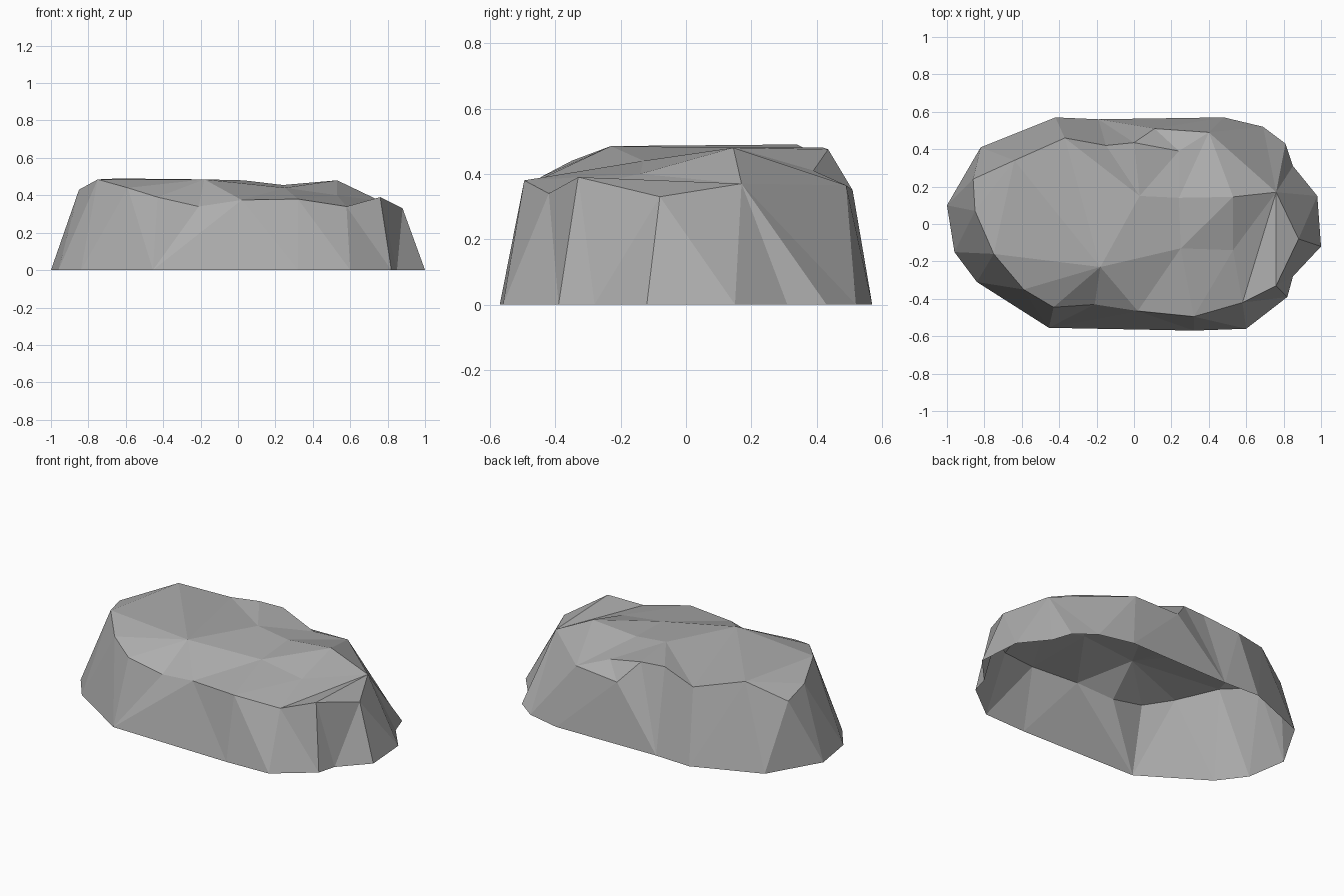
import bpy
import bmesh
from mathutils import Vector
from mathutils.geometry import delaunay_2d_cdt

default_cube = bpy.data.objects.get("Cube")
if default_cube:
    bpy.data.objects.remove(default_cube, do_unlink=True)

# Ground outline of the rock, anticlockwise (x, y)
ground = [(-1, .1), (-.96, -.15), (-.84, -.31), (-.455, -.555), (.32, -.57),
          (.6, -.56), (.82, -.39), (.85, -.28), (1, -.12), (.98, .15),
          (.85, .31), (.81, .43), (.69, .52), (.48, .57), (-.19, .56),
          (-.42, .57), (-.82, .41)]

# Shoulder where the steep walls meet the crown, by side (x, y, z)
right_shoulder = [(-.86, .24, .39), (-.85, .07, .43), (-.75, -.16, .485)]
front_shoulder = [(-.59, -.35, .44), (-.43, -.445, .39), (-.21, -.43, .34),
                  (.02, -.465, .375), (.32, -.495, .38)]
left_shoulder = [(.58, -.42, .34), (.76, -.33, .39), (.88, -.08, .33), (.76, .17, .37)]
back_shoulder = [(.4, .49, .365), (.11, .51, .35), (0, .435, .475),
                 (-.15, .42, .48), (-.37, .46, .43), (-.64, .34, .49)]
shoulder = right_shoulder + front_shoulder + left_shoulder + back_shoulder

# Peaks and dips on the crown
brow = (-.18, -.23, .485)
middle = (.03, .15, .48)
slope = (.25, -.13, .44)
saddle = (.24, .14, .455)
notch = (.53, -.14, .4)
peak = (.53, .145, .48)
back_dip = (.24, .39, .41)
crown = [brow, middle, slope, saddle, notch, peak, back_dip]

# Creases that must stay sharp, as paths through the points above
creases = [
    [right_shoulder[-1], brow, slope, notch, peak, left_shoulder[-1]],
    [notch, left_shoulder[0], left_shoulder[-1], left_shoulder[1]],
    [slope, saddle, peak],
    [saddle, back_shoulder[0], back_dip, back_shoulder[2]],
    [back_dip, back_shoulder[1]],
]


def loop_edges(start, count):
    """Closed ring of edges over consecutive points."""
    return [(start + i, start + (i + 1) % count) for i in range(count)]


# Facet the whole surface in plan, then lift it to its heights
points = [(x, y, 0) for x, y in ground] + shoulder + crown
edges = loop_edges(0, len(ground)) + loop_edges(len(ground), len(shoulder))
for path in creases:
    edges += [(points.index(a), points.index(b)) for a, b in zip(path, path[1:])]

plan = [Vector(p[:2]) for p in points]
flat, _, facets, sources, _, _ = delaunay_2d_cdt(plan, edges, [], 1, 1e-5)

bm = bmesh.new()
verts = []
for co, source in zip(flat, sources):
    height = points[source[0]][2] if source else .4
    verts.append(bm.verts.new((co.x, co.y, height)))
for facet in facets:
    face = bm.faces.new([verts[i] for i in facet])
    face.normal_update()
    if face.normal.z < 0:
        face.normal_flip()

mesh = bpy.data.meshes.new("rock")
bm.to_mesh(mesh)
bm.free()
rock = bpy.data.objects.new("rock", mesh)
bpy.context.collection.objects.link(rock)

# Plain grey stone
colour = (.42, .42, .42, 1)
stone = bpy.data.materials.new("stone_grey")
stone.use_nodes = True
stone.diffuse_color = colour
shader = next(n for n in stone.node_tree.nodes if n.type == "BSDF_PRINCIPLED")
shader.inputs["Base Color"].default_value = colour
mesh.materials.append(stone)
